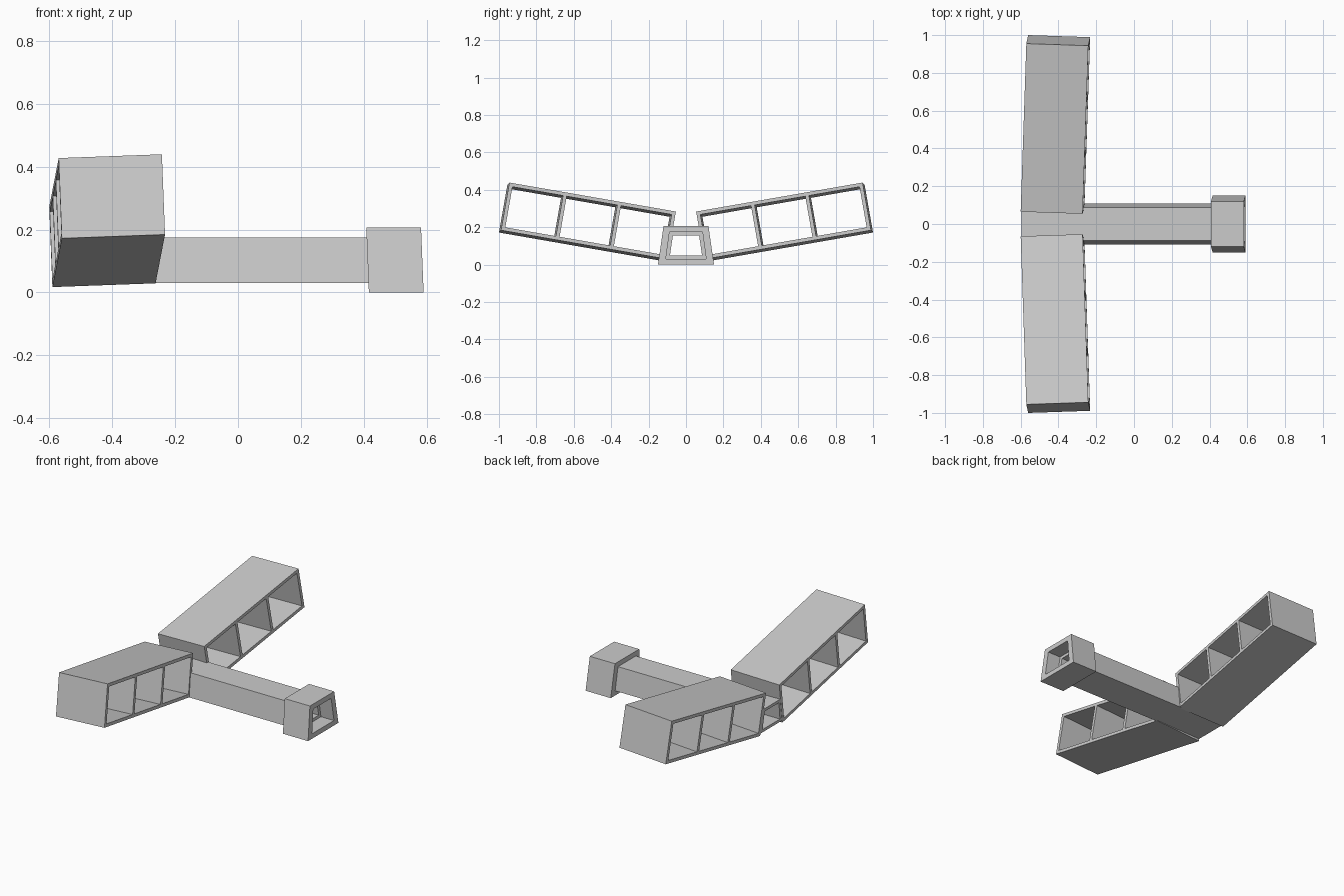
import bpy, bmesh
from mathutils import Matrix, Vector

if "Cube" in bpy.data.objects:
    bpy.data.objects.remove(bpy.data.objects["Cube"])

RAKE = -0.04  # slight backward lean of the body sections


def finish(name, bm):
    bmesh.ops.recalc_face_normals(bm, faces=bm.faces)
    mesh = bpy.data.meshes.new(name)
    bm.to_mesh(mesh)
    bm.free()
    obj = bpy.data.objects.new(name, mesh)
    bpy.context.collection.objects.link(obj)
    return obj


def trapezoid(half_bottom, half_top, z0, z1):
    return [(-half_bottom, z0), (half_bottom, z0), (half_top, z1), (-half_top, z1)]


def tube(name, outer, inner, x0, x1):
    """Open-ended tube along x with a four-sided section."""
    bm = bmesh.new()
    loops = [[bm.verts.new((x + RAKE * z, y, z)) for y, z in prof]
             for x, prof in ((x0, outer), (x1, outer), (x1, inner), (x0, inner))]
    for a, b in zip(loops, loops[1:] + loops[:1]):
        for i in range(4):
            j = (i + 1) % 4
            bm.faces.new((a[i], a[j], b[j], b[i]))
    return finish(name, bm)


def wing(name, side):
    """Box wing, open fore and aft, with end walls and two ribs."""
    chord = Vector((0.328, -0.011, 0.012))
    span = Vector((0.03, 0.89, 0.155))
    rise = Vector((-0.01, -0.045, 0.255))
    root = Vector((-0.59, 0.11, 0.017))
    frame = Matrix((chord, span, rise)).transposed().to_4x4()
    frame.translation = root
    frame = Matrix.Diagonal((1, side, 1, 1)) @ frame
    ts, th = 0.022, 0.075  # wall thickness as a share of span and height
    panels = [(0, 1, 0, th), (0, 1, 1 - th, 1)]
    for k in range(4):
        s = k / 3 * (1 - ts)
        panels.append((s, s + ts, th, 1 - th))
    bm = bmesh.new()
    for s0, s1, h0, h1 in panels:
        place = (Matrix.Translation((0.5, (s0 + s1) / 2, (h0 + h1) / 2))
                 @ Matrix.Diagonal((1, s1 - s0, h1 - h0, 1)))
        bmesh.ops.create_cube(bm, size=1, matrix=frame @ place)
    return finish(name, bm)


# Long hollow body
body_outer = trapezoid(0.108, 0.088, 0.03, 0.175)
body_inner = trapezoid(0.086, 0.070, 0.048, 0.157)
tube("body_tube", body_outer, body_inner, -0.588, 0.50)

# Collar around the front end of the body
tube("end_collar", trapezoid(0.15, 0.12, 0.0, 0.206), body_outer, 0.416, 0.59)

# Mirrored pair of wings
wing("wing_left", 1)
wing("wing_right", -1)
